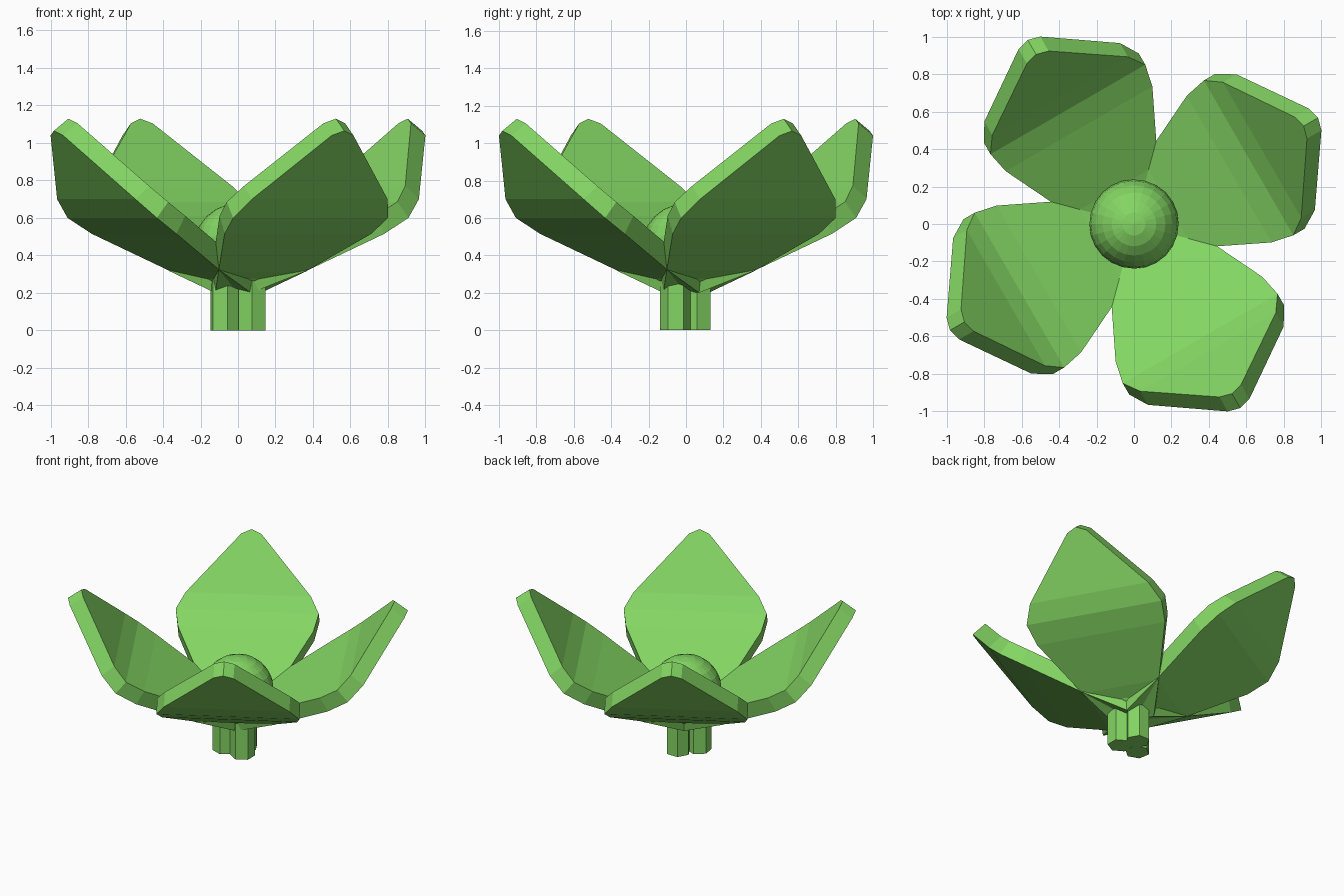
import bpy, bmesh, math
from mathutils import Vector, Matrix

if "Cube" in bpy.data.objects:
    bpy.data.objects.remove(bpy.data.objects["Cube"])

green = bpy.data.materials.new("leaf green")
green.diffuse_color = (0.23, 0.67, 0.125, 1)
green.use_nodes = True
green.node_tree.nodes["Principled BSDF"].inputs["Base Color"].default_value = green.diffuse_color


def finish(bm, name):
    bmesh.ops.recalc_face_normals(bm, faces=bm.faces)
    me = bpy.data.meshes.new(name)
    bm.to_mesh(me)
    bm.free()
    me.materials.append(green)
    ob = bpy.data.objects.new(name, me)
    bpy.context.collection.objects.link(ob)
    return ob


# petal: rows of (distance out, underside height, half width, slope in degrees)
ROWS = [(0.0, 0.20, 0.14, 26), (0.26, 0.315, 0.27, 26), (0.64, 0.515, 0.452, 29),
        (0.775, 0.60, 0.477, 39), (0.873, 0.70, 0.418, 50),
        (1.116, 1.04, 0.067, 54), (1.134, 1.065, 0.0, 54)]
THICK = 0.11


def petal(angle, name):
    bm = bmesh.new()
    rings = []
    for u, z, w, s in ROWS:
        a = math.radians(s)
        du, dz = -math.sin(a) * THICK, math.cos(a) * THICK
        sides = (-1, 1) if w else (0,)
        low = [bm.verts.new((u, w * k, z)) for k in sides]
        top = [bm.verts.new((u + du, w * k, z + dz)) for k in sides]
        rings.append((low, top))
    for (l0, t0), (l1, t1) in zip(rings, rings[1:]):
        bm.faces.new([l0[0], l0[1]] + l1[::-1])
        bm.faces.new([t0[0], t0[1]] + t1[::-1])
        for i in (0, -1):
            bm.faces.new((l0[i], l1[i], t1[i], t0[i]))
    l0, t0 = rings[0]
    bm.faces.new((l0[0], l0[1], t0[1], t0[0]))
    bmesh.ops.rotate(bm, verts=bm.verts, cent=(0, 0, 0),
                     matrix=Matrix.Rotation(math.radians(angle), 3, 'Z'))
    return finish(bm, name)


for i in range(4):
    petal(30 + 90 * i, f"petal_{i + 1}")

# round flower centre
bm = bmesh.new()
bmesh.ops.create_uvsphere(bm, u_segments=24, v_segments=12, radius=0.238,
                          matrix=Matrix.Translation((0, 0, 0.44)))
finish(bm, "flower_centre")

# short stem made of three bundled hexagonal stalks
STALKS = [(-0.07, -0.05, 10), (0.075, -0.055, 0), (0.02, 0.06, 30)]
for i, (x, y, r) in enumerate(STALKS):
    bm = bmesh.new()
    bmesh.ops.create_cone(bm, cap_ends=True, segments=6, radius1=0.083, radius2=0.083, depth=0.3,
                          matrix=Matrix.Translation((x, y, 0.15)) @ Matrix.Rotation(math.radians(r), 4, 'Z'))
    finish(bm, f"stem_{i + 1}")
